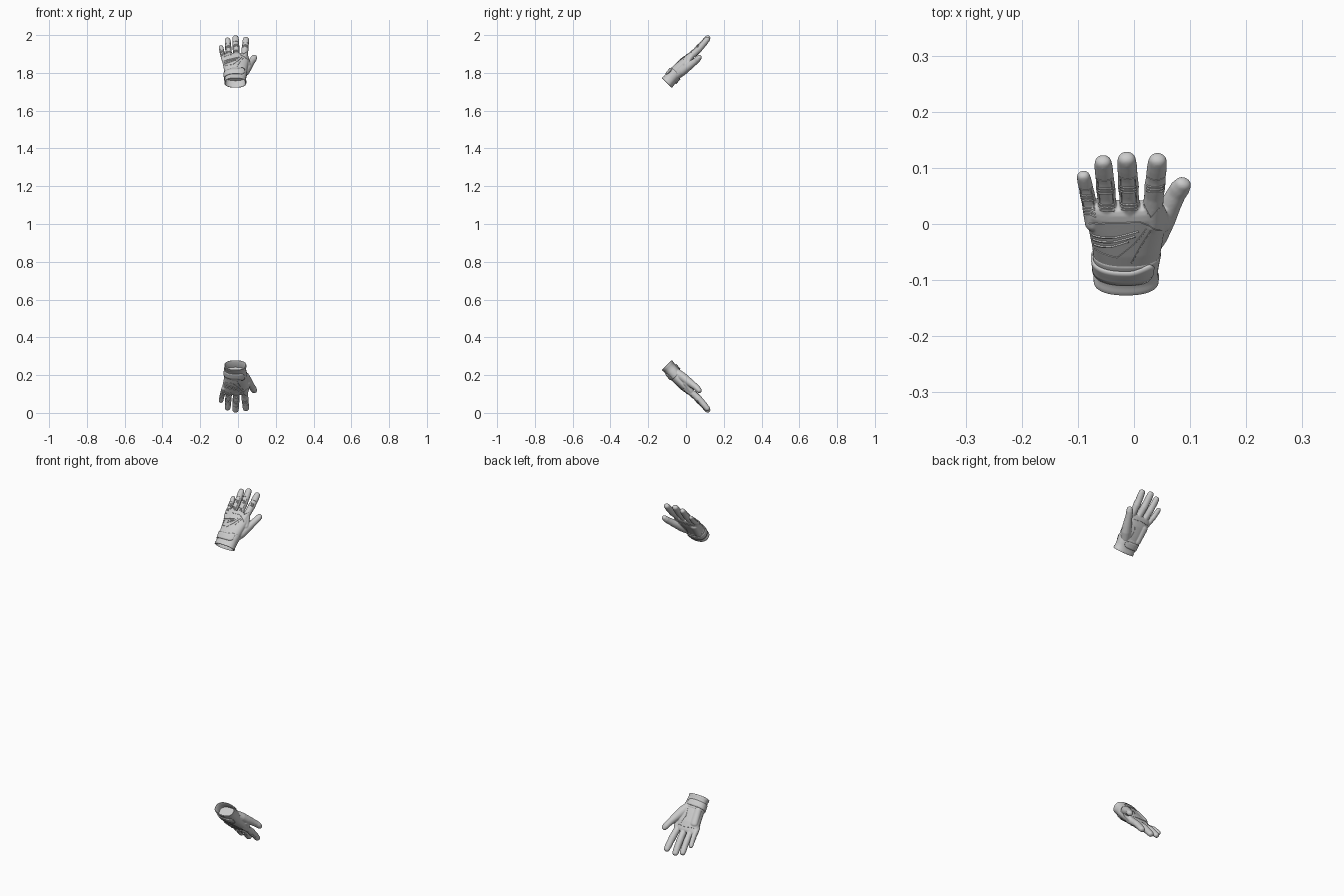
import bpy, bmesh, math
from mathutils import Vector
from mathutils.bvhtree import BVHTree

if "Cube" in bpy.data.objects:
    bpy.data.objects.remove(bpy.data.objects["Cube"])

# Local glove frame: x across the hand, y along the fingers, z out of the back of the hand
mirror_plane = bpy.data.objects.new("mirror_plane", None)
bpy.context.collection.objects.link(mirror_plane)
mirror_plane.location = (0, 0, 1)
mirror_plane.hide_render = True
parts = []


def loft(bm, rings, cap=True, closed=True):
    vs = [[bm.verts.new(p) for p in r] for r in rings]
    m = len(vs[0])
    for a, b in zip(vs, vs[1:]):
        for i in range(m if closed else m - 1):
            j = (i + 1) % m
            bm.faces.new((a[i], a[j], b[j], b[i]))
    if cap:
        bm.faces.new(vs[0][::-1])
        bm.faces.new(vs[-1])


def finish(name, bm):
    bmesh.ops.recalc_face_normals(bm, faces=bm.faces)
    me = bpy.data.meshes.new(name)
    bm.to_mesh(me)
    bm.free()
    for p in me.polygons:
        p.use_smooth = True
    ob = bpy.data.objects.new(name, me)
    bpy.context.collection.objects.link(ob)
    ob.location = (0, 0, 1.87)
    ob.rotation_euler = (math.radians(45), 0, 0)
    parts.append(ob)
    return ob


def tube(bm, pts, n=16, round_ends=True):
    """Tube through (x, y, z, half width, half depth) points with rounded ends."""
    c = [Vector(p[:3]) for p in pts]
    r = [p[3:5] for p in pts]
    t = [(c[min(i + 1, len(c) - 1)] - c[max(i - 1, 0)]).normalized() for i in range(len(c))]
    stations = []
    if round_ends:
        for a in (80, 55, 30):
            s, k = math.sin(math.radians(a)), math.cos(math.radians(a))
            stations.append((c[0] - t[0] * r[0][1] * s, t[0], r[0][0] * k, r[0][1] * k))
    stations += [(c[i], t[i], *r[i]) for i in range(len(c))]
    if round_ends:
        for a in (25, 45, 65, 82):
            s, k = math.sin(math.radians(a)), math.cos(math.radians(a)) ** 0.8
            stations.append((c[-1] + t[-1] * r[-1][1] * s, t[-1], r[-1][0] * k, r[-1][1] * k))
    rings = []
    for p, d, rx, rz in stations:
        side = d.cross(Vector((0, 0, 1))).normalized()
        up = side.cross(d)
        rings.append([p + side * rx * math.cos(a) + up * rz * math.sin(a)
                      for a in (2 * math.pi * i / n for i in range(n))])
    loft(bm, rings)


# Palm sections: y, left x, right x, back z, palm z
ROWS = [(-.16, -.070, .042, .020, -.050), (-.125, -.069, .042, .021, -.049),
        (-.10, -.071, .045, .024, -.047), (-.06, -.075, .050, .024, -.043),
        (-.01, -.082, .056, .021, -.036), (.022, -.085, .053, .018, -.028),
        (.042, -.080, .045, .012, -.022)]


def section(a, y, off=0):
    """Point on the palm or cuff surface at angle a (degrees) and position y."""
    y0 = min(max(y, ROWS[0][0]), ROWS[-1][0])
    for p, q in zip(ROWS, ROWS[1:]):
        if y0 <= q[0]:
            break
    f = (y0 - p[0]) / (q[0] - p[0])
    _, l, r, top, bot = (u + (v - u) * f for u, v in zip(p, q))
    co, si = math.cos(math.radians(a)), math.sin(math.radians(a))
    px = math.copysign(abs(co) ** .85, co) * ((r - l) / 2 + off)
    pz = math.copysign(abs(si) ** .85, si) * ((top - bot) / 2 + off)
    return Vector(((l + r) / 2 + px, y, (top + bot) / 2 + pz))


def ring(y, off=0, n=48):
    return [section(360 * i / n, y, off) for i in range(n)]


# Fingers: base x, tip x, tip y, tip z, half width
FINGERS = {"little": (-.074, -.090, .106, -.013, .0135), "ring": (-.045, -.055, .150, -.004, .0172),
           "middle": (-.006, -.013, .161, 0, .0185), "index": (.031, .042, .154, -.004, .0185)}


def finger_axis(f, s):
    xb, xt, yt, zt, w = f
    return (xb + (xt - xb) * s, yt * s, zt * s - .006 * math.sin(math.pi * s))


# Hand: palm, fingers and thumb fused into one smooth skin
bm = bmesh.new()
loft(bm, [ring(y) for y in (-.115, -.10, -.08, -.06, -.035, -.01, .008, .022, .034)] + [ring(.042, -.003)])
for f in FINGERS.values():
    w = f[4]
    shape = [(0, 1, .95), (.25, 1, .98), (.42, .95, .95), (.56, 1.02, 1), (.72, .95, .92), (.88, .97, .88), (1, .9, .8)]
    tube(bm, [(*finger_axis(f, s), w * a, w * b) for s, a, b in shape])
tube(bm, [(.018, -.09, -.024, .024, .023), (.036, -.055, -.030, .026, .024), (.052, -.02, -.034, .023, .022),
          (.066, .012, -.039, .019, .0185), (.076, .035, -.042, .0175, .0165), (.082, .048, -.042, .018, .016),
          (.086, .057, -.041, .016, .014)])
# web between thumb and index, heel pad below the little finger
tube(bm, [(.048, -.02, -.018, .018, .015), (.040, .028, -.008, .016, .014)])
tube(bm, [(-.050, -.085, -.030, .020, .018), (-.056, -.01, -.022, .022, .016)])
hand = finish("hand", bm)
m = hand.modifiers.new("fuse", 'REMESH')
m.mode = 'VOXEL'
m.voxel_size = .0024
m.use_smooth_shade = True
m = hand.modifiers.new("relax", 'SMOOTH')
m.factor, m.iterations = .5, 6

bpy.context.view_layer.update()
skin = BVHTree.FromObject(hand, bpy.context.evaluated_depsgraph_get())


def drape(bm, path, r, side=1, steps=14):
    """Lay a thin cord along an (x, y) path on the back (side 1) or palm (side -1)."""
    pts = []
    for (x0, y0), (x1, y1) in zip(path, path[1:]):
        for i in range(steps + 1):
            s = i / steps
            if pts and i == 0:
                continue
            x, y = x0 + (x1 - x0) * s, y0 + (y1 - y0) * s
            hit = skin.ray_cast(Vector((x, y, .2 * side)), Vector((0, 0, -side)))[0]
            if hit:
                pts.append((*hit, r, r))
    if len(pts) > 2:
        tube(bm, pts, 6, False)


# Pleats across the finger bases and joints
bm = bmesh.new()
for name, f in FINGERS.items():
    joints = (.33, .60) if name != "index" else (.62,)
    for j in joints:
        for k in (-1, 0, 1):
            s = j + k * .0062 / f[2]
            x, y, _ = finger_axis(f, s)
            w = f[4] * .78
            drape(bm, [(x - w, y - .002), (x, y + .001), (x + w, y - .002)], .0019, steps=6)
    # long seams bordering the finger panel
    if name != "index":
        for e in (-.7, .7):
            drape(bm, [(finger_axis(f, s)[0] + e * f[4], finger_axis(f, s)[1]) for s in (.38, .75)], .001)
    x, y, _ = finger_axis(f, .78)
    drape(bm, [(x - f[4] * .8, y), (x + f[4] * .8, y)], .001)
finish("finger_pleats", bm)

# Flex ridges across the back of the hand
bm = bmesh.new()
for a, b in (((-.074, -.020), (.008, .000)), ((-.073, -.031), (.002, -.011)), ((-.071, -.043), (-.010, -.023))):
    drape(bm, [a, ((a[0] + b[0]) / 2, (a[1] + b[1]) / 2 - .004), b], .0024)
finish("flex_ridges", bm)

# Stitched panel seams on the back and palm
bm = bmesh.new()
drape(bm, [(-.070, -.055), (-.030, -.062), (.000, -.030), (.022, .004)], .0013)
drape(bm, [(-.080, .010), (-.040, .020), (.010, .022), (.028, .010), (.050, -.010)], .0012)
drape(bm, [(.018, .050), (.030, .030), (.045, .048)], .0012)
drape(bm, [(-.005, -.075), (.012, -.035), (.030, .000)], .001)
drape(bm, [(.004, -.075), (-.002, -.035), (.014, .005)], .0012, -1)
drape(bm, [(-.070, .012), (-.020, .020), (.030, .015)], .0012, -1)
finish("panel_seams", bm)

# Hollow cuff with a hem at the opening
bm = bmesh.new()
profile = [(-.113, -.005), (-.155, -.004), (-.159, -.001), (-.158, .002), (-.148, .0025),
           (-.145, .0005), (-.12, .001), (-.088, .0015), (-.084, .0005), (-.080, -.004)]
loft(bm, [ring(y, o) for y, o in profile], cap=False)
finish("cuff", bm)

# Wrist strap with an angled tab on the back and a rounded end on the palm
bm = bmesh.new()
A0, A1, N = 42, 300, 52
rings = []
for i in range(N + 1):
    a = A0 + (A1 - A0) * i / N
    mid, half = -.112, .017
    if a < 85:                        # wider tab on the back
        g = (85 - a) / 43
        mid, half = -.112 + .010 * g, .017 + .004 * min(g * 2, 1)
        half -= .010 * max(0, (g - .75) / .25)
    if a > 275:                       # rounded palm end
        half *= max(.25, math.sqrt(max(0, 1 - ((a - 275) / 26) ** 2)))
    rings.append([section(a, mid + half * s, .003) for s in (-1, -.5, 0, .5, 1)])
loft(bm, rings, cap=False, closed=False)
strap = finish("wrist_strap", bm)
m = strap.modifiers.new("thickness", 'SOLIDIFY')
m.thickness, m.offset = .005, 0

# Lower glove mirrors the upper one; keep hard edges crisp
for ob in parts:
    m = ob.modifiers.new("lower_glove", 'MIRROR')
    m.use_axis = (False, False, True)
    m.mirror_object = mirror_plane
    m.use_mirror_merge = False
for ob in parts[1:]:
    bpy.ops.object.select_all(action='DESELECT')
    ob.select_set(True)
    bpy.context.view_layer.objects.active = ob
    bpy.ops.object.shade_smooth_by_angle(angle=math.radians(40))
